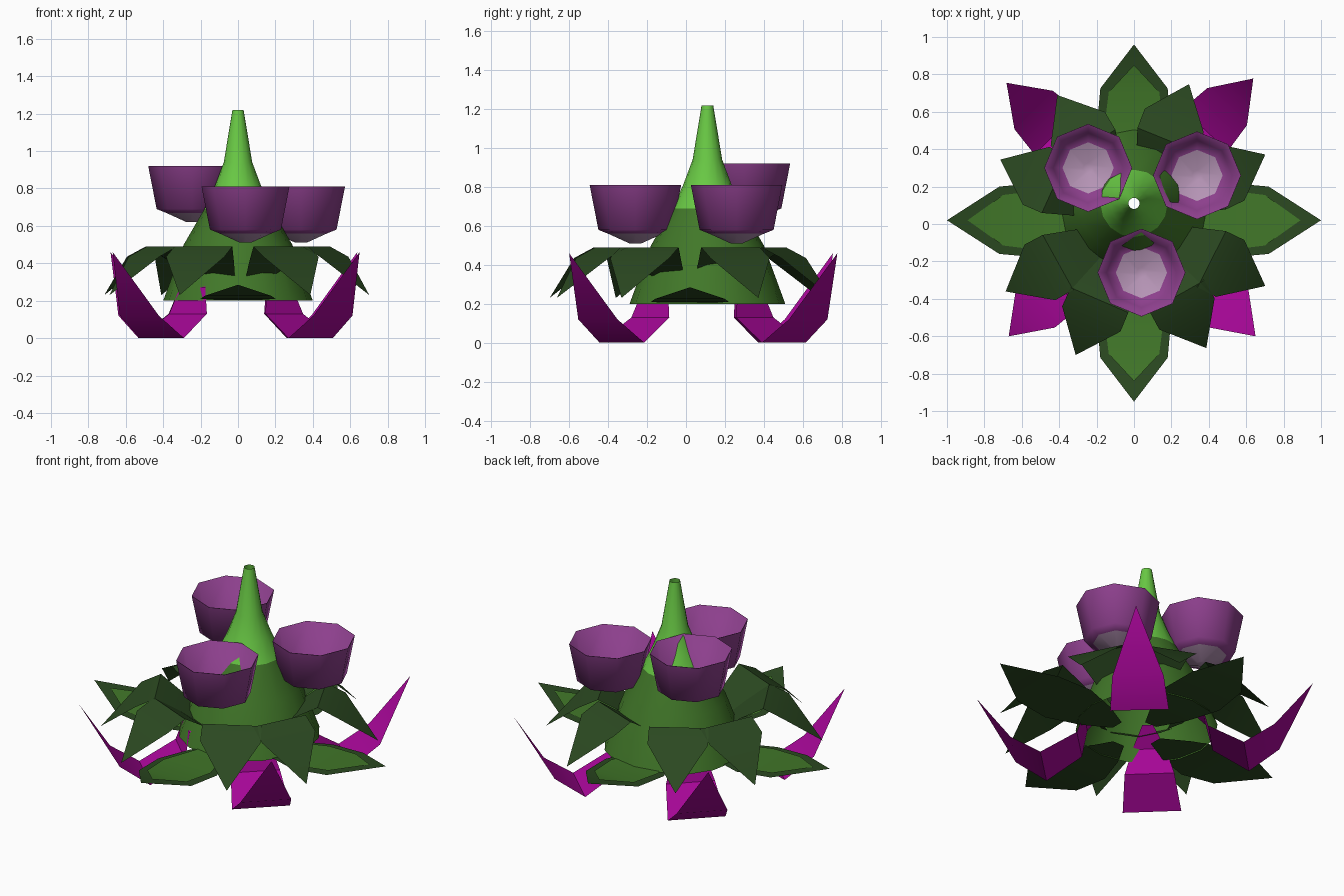
import bpy, bmesh
from math import sin, cos, pi, radians

cube = bpy.data.objects.get("Cube")
if cube:
    bpy.data.objects.remove(cube, do_unlink=True)


def material(name, rgb):
    m = bpy.data.materials.new(name)
    m.use_nodes = True
    m.diffuse_color = (*rgb, 1)
    bsdf = m.node_tree.nodes["Principled BSDF"]
    bsdf.inputs["Base Color"].default_value = (*rgb, 1)
    bsdf.inputs["Roughness"].default_value = 0.8
    return m


dark_green = material("dark leaf green", (0.024, 0.066, 0.015))
mid_green = material("mid green", (0.053, 0.186, 0.022))
light_green = material("light green", (0.140, 0.580, 0.058))
magenta = material("magenta", (0.390, 0.002, 0.315))
purple = material("purple", (0.265, 0.050, 0.265))
pale = material("pale mauve", (0.470, 0.300, 0.470))


def finish(name, bm, mats, angle, rule=None):
    """Turn a bmesh into an object with colours and edge-aware smoothing."""
    me = bpy.data.meshes.new(name)
    bm.to_mesh(me)
    bm.free()
    for m in mats:
        me.materials.append(m)
    for p in me.polygons:
        p.use_smooth = True
        if rule:
            p.material_index = rule(p.center)
    me.set_sharp_from_angle(angle=radians(angle))
    ob = bpy.data.objects.new(name, me)
    bpy.context.collection.objects.link(ob)


def lathe(name, profile, sides, centre, mats, angle, rule, caps=()):
    """Revolve (radius, height) pairs; caps lists the rings to close."""
    bm = bmesh.new()
    rings = []
    for r, z in profile:
        rings.append([bm.verts.new((centre[0] + r * cos(2 * pi * i / sides),
                                    centre[1] + r * sin(2 * pi * i / sides), z))
                      for i in range(sides)])
    for a, b in zip(rings, rings[1:]):
        for i in range(sides):
            j = (i + 1) % sides
            bm.faces.new((a[i], a[j], b[j], b[i]))
    for c in caps:
        bm.faces.new(rings[c] if c else rings[c][::-1])
    finish(name, bm, mats, angle, rule)


def leaf(name, rows, degrees, centre, mat, lift=0.0):
    """Sheet along a radial path; rows are (distance, half width, height)."""
    a = radians(degrees)
    bm = bmesh.new()
    strips = []
    for r, half, z in rows:
        strips.append([bm.verts.new((centre[0] + r * cos(a) - w * sin(a),
                                     centre[1] + r * sin(a) + w * cos(a), z + lift))
                       for w in ((-half, half) if half else (0,))])
    for s, t in zip(strips, strips[1:]):
        bm.faces.new([s[0], *t, s[1]])
    finish(name, bm, [mat], 35)


# Hollow conical body with a bright pointed top
lathe("body", [(0.40, 0.20), (0.29, 0.50), (0.18, 0.69), (0.125, 0.81),
               (0.076, 0.94), (0.03, 1.22)], 16, (0, 0.11),
      [mid_green, light_green], 40, lambda c: int(c.z > 0.70))

# Octagonal double-walled flower cups with a pale floor
for name, x, y, base in (("front_cup", 0.04, -0.26, 0.51),
                         ("left_cup", 0.337, 0.26, 0.51),
                         ("right_cup", -0.245, 0.30, 0.62)):
    outer = [(0.03, base), (0.14, base + 0.05), (0.19, base + 0.07),
             (0.235, base + 0.30)]
    inner = [(r - 0.003, z + 0.007 * (i < 3)) for i, (r, z) in enumerate(outer)]
    lathe(name, outer + inner[::-1], 8, (x, y), [purple, pale], 100,
          lambda c, b=base: int(c.z < b + 0.053), (0, -1))

# Large ground leaves, each with a lighter inner plate
for i, side in enumerate(("left", "back", "right", "front")):
    across = i % 2
    leaf_centre = (0, 0.005 if across else 0.02)
    tip = 0.955 if across else 1.0
    leaf(side + "_ground_leaf",
         [(0.14, 0.04, 0.205), (0.30, 0.13, 0.205), (0.50, 0.20, 0.21),
          (0.72, 0.18, 0.225), (tip, 0, 0.285)], 90 * i, leaf_centre, dark_green)
    leaf(side + "_ground_leaf_inner",
         [(0.25, 0.08, 0.205), (0.50, 0.16, 0.21),
          (0.70, 0.135, 0.224), (tip - 0.11, 0, 0.26)],
         90 * i, leaf_centre, mid_green, lift=0.006)

# Arching upper leaves: rise from the body, crest, then fall to a point
arch_rows = [(0.20, 0.07, 0.30), (0.33, 0.12, 0.40), (0.465, 0.168, 0.49),
             (0.575, 0.17, 0.435), (0.785, 0, 0.23)]
for n, deg in enumerate((26.6, 68, 121.5, 155.6, 209, 246.6, 299.5, 333.4)):
    leaf(f"arching_leaf_{n + 1}", arch_rows, deg, (0, 0.02), dark_green)

# Upturned corner petals
petal_rows = [(0.22, 0.03, 0.36), (0.335, 0.094, 0.27), (0.37, 0.14, 0.13),
              (0.573, 0.165, 0.0), (0.745, 0.145, 0.12), (0.95, 0, 0.46)]
for side, deg in (("back_left", 47), ("back_right", 135),
                  ("front_right", 226), ("front_left", 314)):
    leaf(side + "_petal", petal_rows, deg, (-0.01, 0.083), magenta)
